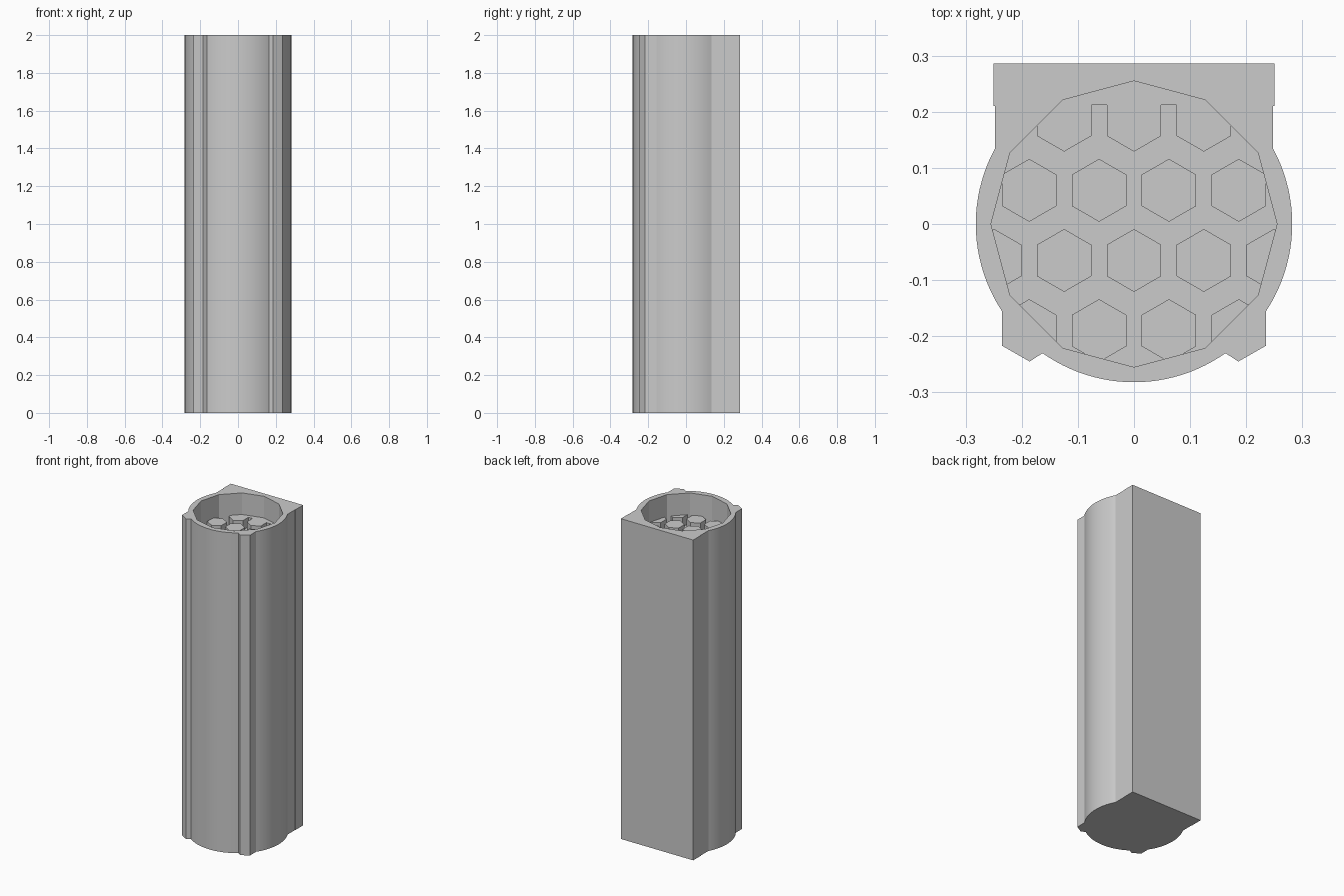
import bpy, bmesh
from math import sin, cos, radians
from mathutils import Vector

if "Cube" in bpy.data.objects:
    bpy.data.objects.remove(bpy.data.objects["Cube"])

HEIGHT, CORE_TOP, FLOOR = 2.0, 1.865, 1.805
R_OUT, R_POCKET, R_HEX = 0.282, 0.255, 0.056
BACK_EDGE = 0.212

grey = bpy.data.materials.new("grey")
grey.use_nodes = True
grey.diffuse_color = (0.6, 0.6, 0.6, 1)
grey.node_tree.nodes["Principled BSDF"].inputs["Base Color"].default_value = grey.diffuse_color


def finish(name, bm):
    bmesh.ops.recalc_face_normals(bm, faces=bm.faces)
    mesh = bpy.data.meshes.new(name)
    bm.to_mesh(mesh)
    bm.free()
    mesh.materials.append(grey)
    obj = bpy.data.objects.new(name, mesh)
    bpy.context.collection.objects.link(obj)
    return obj


def polar(r, deg):
    return (r * cos(radians(deg)), r * sin(radians(deg)))


def arc(a, b, n):
    return [polar(R_OUT, a + (b - a) * i / n) for i in range(n + 1)]


def ring(bm, pts, z):
    return [bm.verts.new((x, y, z)) for x, y in pts]


def bridge(bm, low, high):
    for i in range(len(low)):
        j = (i + 1) % len(low)
        bm.faces.new((low[i], low[j], high[j], high[i]))


def prism(bm, pts, z0, z1):
    low, high = ring(bm, pts, z0), ring(bm, pts, z1)
    bridge(bm, low, high)
    bm.faces.new(low)
    bm.faces.new(high)


def trim(bm, point, normal):
    bmesh.ops.bisect_plane(bm, geom=bm.verts[:] + bm.edges[:] + bm.faces[:],
                           plane_co=point, plane_no=normal, clear_outer=True)


# Outer shell: round front, two angular ribs, square back
half = arc(-90, -54.7, 12)
half += [(0.186, -0.245), (0.235, -0.217)]
half += arc(-33.6, 28.4, 20)
half += [(0.248, 0.21), (0.25, 0.21), (0.25, 0.286)]
outline = half + [(-x, y) for x, y in reversed(half[1:])]
pocket = [polar(R_POCKET, 30 * i) for i in range(12)]

bm = bmesh.new()
base, top = ring(bm, outline, 0), ring(bm, outline, HEIGHT)
rim, floor = ring(bm, pocket, HEIGHT), ring(bm, pocket, FLOOR)
bridge(bm, base, top)
bridge(bm, floor, rim)
bm.faces.new(base)
bm.faces.new(floor)
rim_edges = [bm.edges.get((loop[i - 1], loop[i])) for loop in (top, rim) for i in range(len(loop))]
bmesh.ops.triangle_fill(bm, edges=rim_edges, use_beauty=True, normal=(0, 0, 1))
shell = finish("shell", bm)
bpy.context.view_layer.objects.active = shell
shell.select_set(True)
bpy.ops.object.shade_smooth_by_angle(angle=radians(15))


def trim_to_pocket(bm):
    for i in range(12):
        n = Vector((*polar(1, 30 * i + 15), 0))
        trim(bm, n * R_POCKET * cos(radians(15)), n)


# Hexagonal columns standing in the pocket
bm = bmesh.new()
for row in range(4):
    y = 0.185 - 0.125 * row
    for k in range(-2, 3):
        x = 0.1245 * (k + 0.5 * (row % 2))
        if x < -0.3:
            continue
        pts = [polar(R_HEX, 60 * i + 30) for i in range(6)]
        prism(bm, [(x + px, y + py) for px, py in pts], FLOOR, CORE_TOP)
trim(bm, (0, BACK_EDGE, 0), (0, 1, 0))
trim_to_pocket(bm)
finish("hex_columns", bm)

# Ledge joining the back row of columns
bm = bmesh.new()
prism(bm, [(-0.25, BACK_EDGE), (0.25, BACK_EDGE), (0.25, 0.28), (-0.25, 0.28)], FLOOR, CORE_TOP)
trim_to_pocket(bm)
finish("back_ledge", bm)
